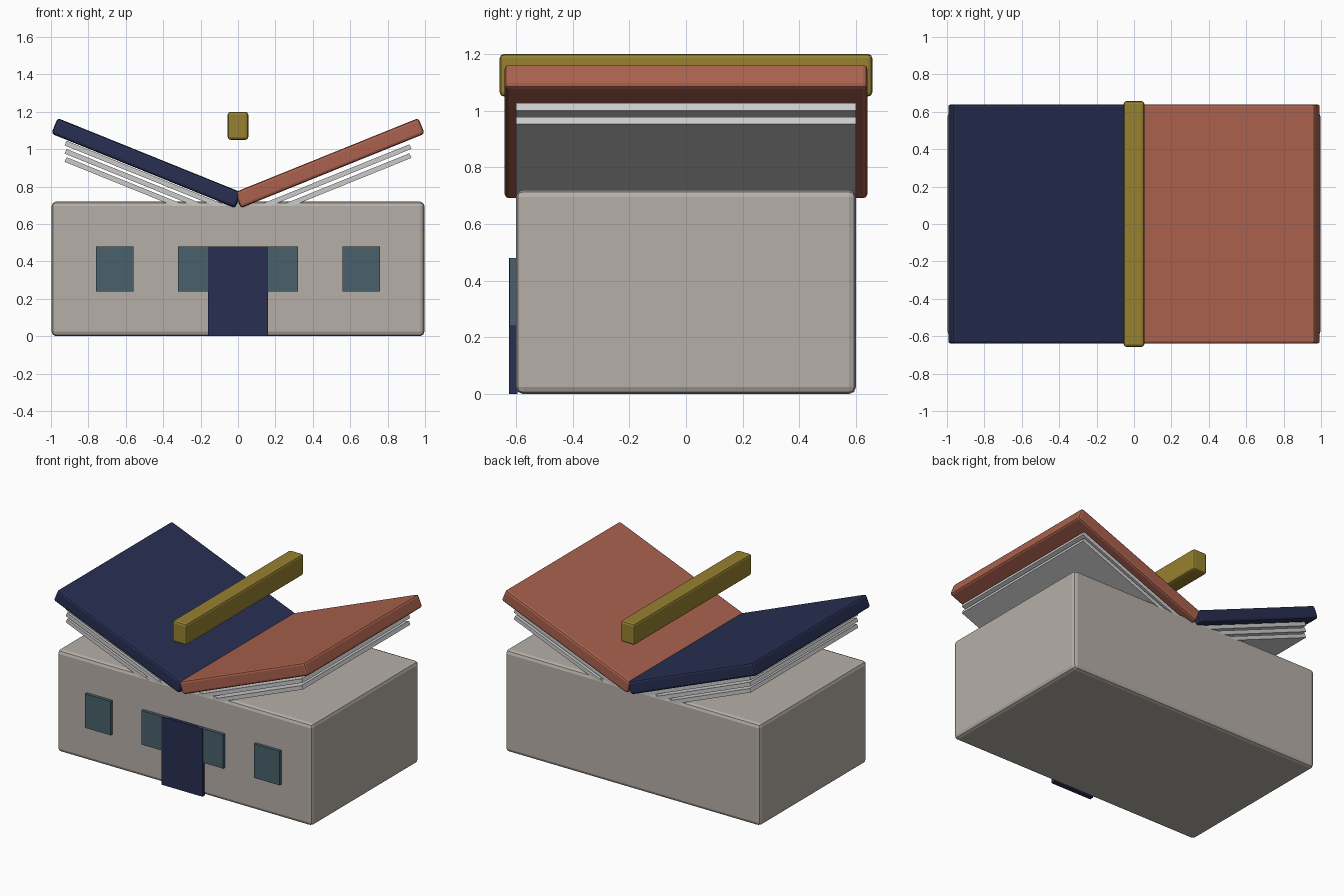
import bpy
from math import radians

if "Cube" in bpy.data.objects:
    bpy.data.objects.remove(bpy.data.objects["Cube"])


def mat(name, r, g, b):
    m = bpy.data.materials.new(name)
    m.diffuse_color = (r, g, b, 1)
    m.use_nodes = True
    m.node_tree.nodes["Principled BSDF"].inputs["Base Color"].default_value = m.diffuse_color
    return m


STONE = mat("stone", 0.47, 0.43, 0.39)
PAPER = mat("paper", 0.62, 0.62, 0.61)
NAVY = mat("navy", 0.021, 0.028, 0.085)
RUST = mat("rust", 0.40, 0.12, 0.075)
GOLD = mat("gold", 0.31, 0.22, 0.03)
GLASS = mat("glass", 0.068, 0.12, 0.15)


def box(name, loc, size, material, bevel=0.0, tilt=0.0):
    bpy.ops.mesh.primitive_cube_add(size=1, location=loc)
    ob = bpy.context.object
    ob.name = name
    ob.scale = size
    bpy.ops.object.transform_apply(location=False, rotation=False, scale=True)
    ob.rotation_euler.y = radians(tilt)
    ob.data.materials.append(material)
    if bevel:
        mod = ob.modifiers.new("bevel", "BEVEL")
        mod.width = bevel
        mod.segments = 2
    return ob


# Building block
box("building_body", (0, 0, 0.36), (1.994, 1.2, 0.72), STONE, bevel=0.025)

# Open-book roof: one tilted cover each side, with stacked pages underneath
TILT = 22
sides = (("left", -1, NAVY, (0.853, 0.809, 0.765)),
         ("right", 1, RUST, (0.834, 0.786)))
for side, s, colour, page_heights in sides:
    box(f"roof_cover_{side}", (0.49 * s, 0, 0.926), (1.06, 1.28, 0.09),
        colour, bevel=0.015, tilt=-TILT * s)
    for i, z in enumerate(page_heights, 1):
        box(f"roof_page_{side}_{i}", (0.477 * s, 0, z), (0.96, 1.198, 0.027),
            PAPER, tilt=-TILT * s)

# Beam floating above the valley
box("ridge_beam", (0, 0, 1.125), (0.11, 1.315, 0.15), GOLD, bevel=0.015)

# Front door and windows
box("front_door", (0, -0.61, 0.24), (0.32, 0.03, 0.48), NAVY)
for i, x in enumerate((-0.66, -0.22, 0.22, 0.66), 1):
    box(f"window_{i}", (x, -0.608, 0.36), (0.20, 0.028, 0.24), GLASS)
